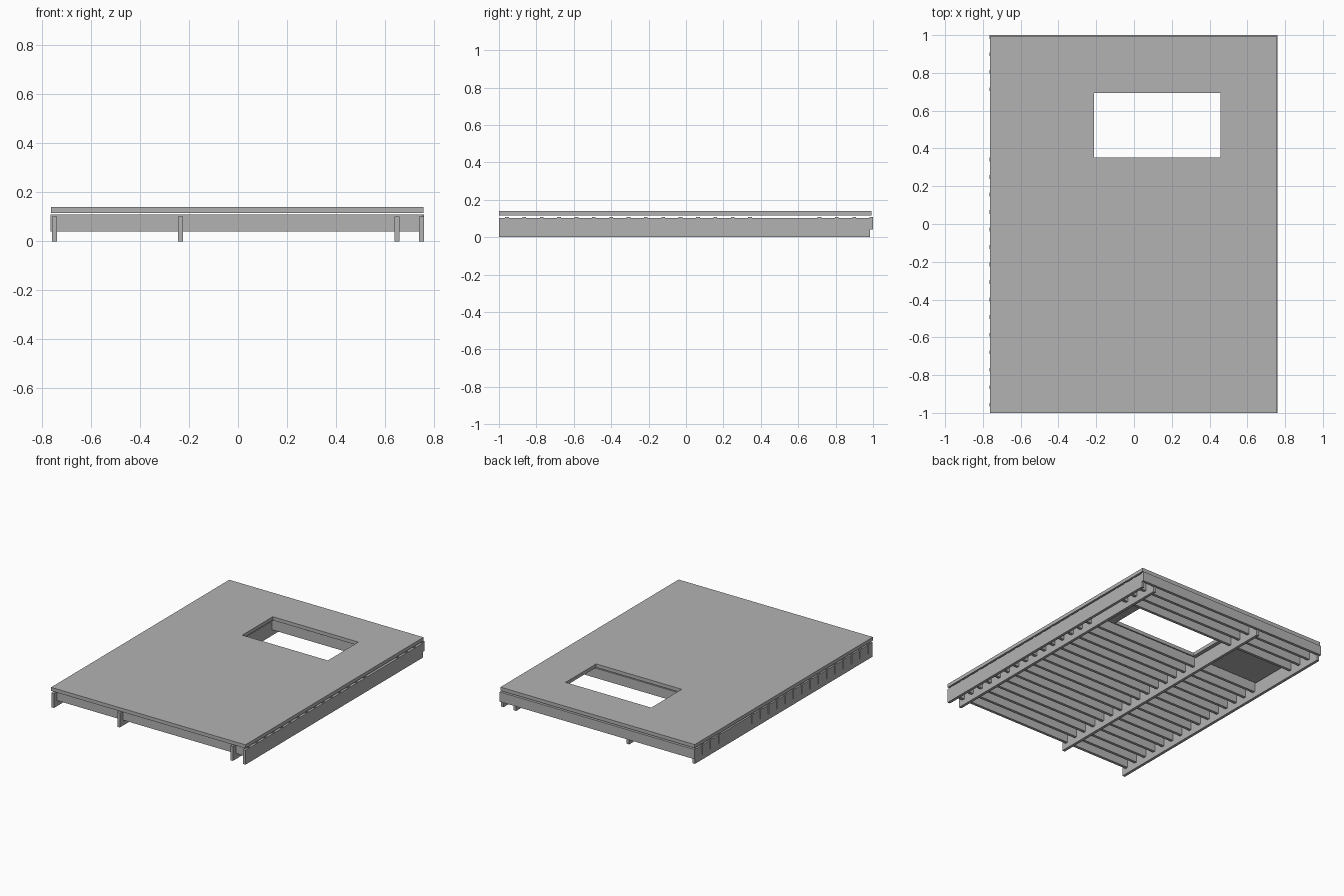
import bpy
import bmesh

cube = bpy.data.objects.get("Cube")
if cube:
    bpy.data.objects.remove(cube, do_unlink=True)

COLOUR = (0.45, 0.45, 0.45, 1)
grey = bpy.data.materials.new("plain_grey")
grey.use_nodes = True
grey.diffuse_color = COLOUR
grey.node_tree.nodes["Principled BSDF"].inputs["Base Color"].default_value = COLOUR


def finish(name, bm):
    bmesh.ops.recalc_face_normals(bm, faces=bm.faces)
    mesh = bpy.data.meshes.new(name)
    bm.to_mesh(mesh)
    bm.free()
    mesh.materials.append(grey)
    obj = bpy.data.objects.new(name, mesh)
    bpy.context.collection.objects.link(obj)


def box(name, xs, ys, zs):
    bm = bmesh.new()
    bmesh.ops.create_cube(bm, size=1)
    for v in bm.verts:
        v.co = [r[0] if c < 0 else r[1] for c, r in zip(v.co, (xs, ys, zs))]
    finish(name, bm)


# Deck: a ring of cells around the stair opening, raised to thickness
xs = (-0.763, -0.213, 0.457, 0.758)
ys = (-1.0, 0.352, 0.693, 0.992)
bm = bmesh.new()
grid = [[bm.verts.new((x, y, 0.115)) for y in ys] for x in xs]
for i in range(3):
    for j in range(3):
        if (i, j) != (1, 1):
            bm.faces.new((grid[i][j], grid[i + 1][j], grid[i + 1][j + 1], grid[i][j + 1]))
lifted = bmesh.ops.extrude_face_region(bm, geom=bm.faces[:], use_keep_orig=True)["geom"]
for v in lifted:
    if isinstance(v, bmesh.types.BMVert):
        v.co.z = 0.14
finish("deck", bm)

# Bearers running front to back
for name, x in (("right_bearer", -0.75), ("inner_right_bearer", -0.235),
                ("inner_left_bearer", 0.65), ("left_bearer", 0.749)):
    box(name, (x - 0.01, x + 0.01), (-1.0, 0.985), (0, 0.102))

# Joists across the bearers, left out beside the stair opening
for k in range(21):
    if k < 15 or k > 17:
        y = -0.957 + 0.0928 * k
        box(f"joist_{k + 1}", (-0.765, 0.755), (y - 0.01, y + 0.01), (0.04, 0.109))

# Rim board closing the back
box("back_rim_board", (-0.765, 0.759), (0.98, 1.0), (0.04, 0.109))
